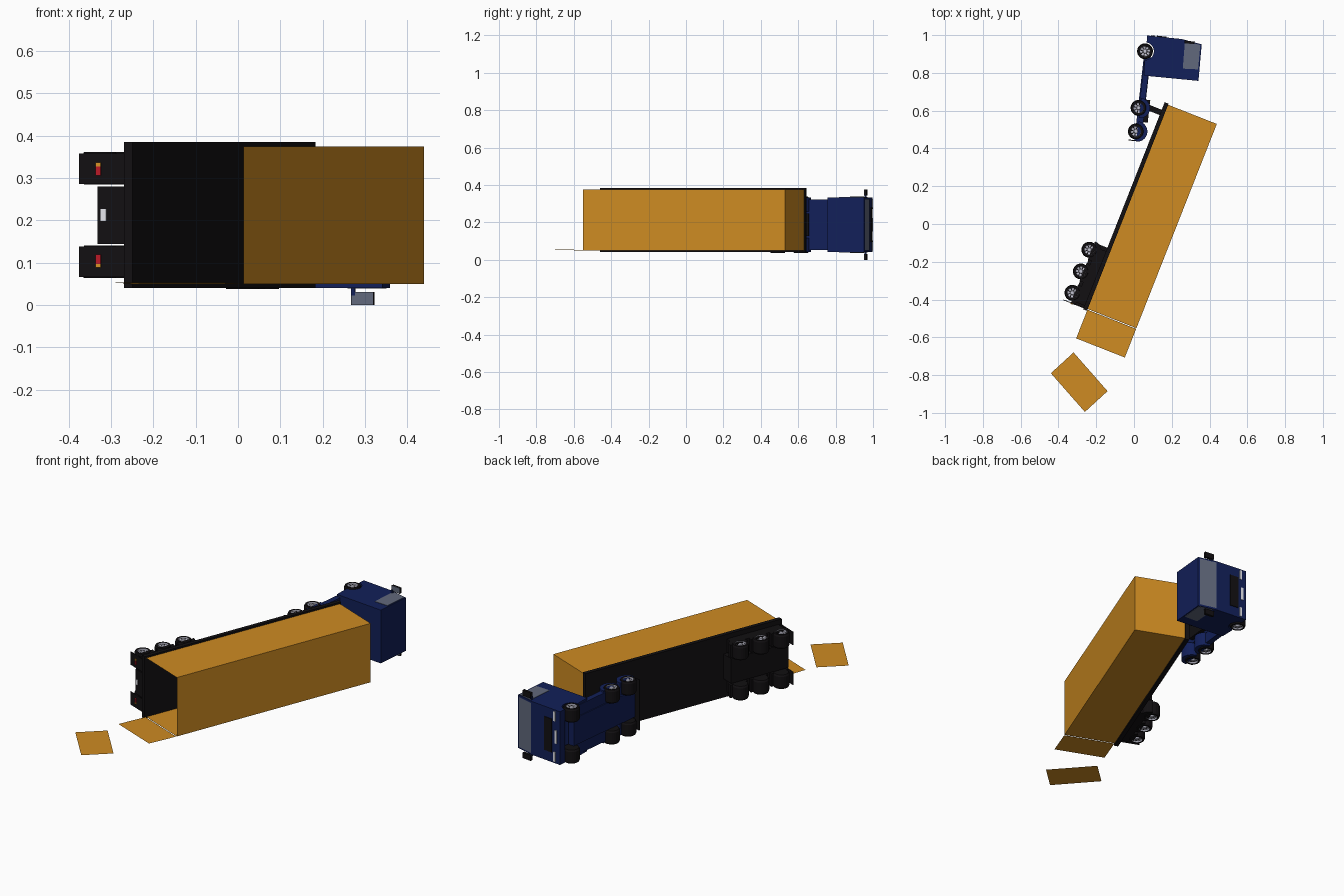
import bpy, bmesh
from math import cos, sin, pi, radians
from mathutils import Matrix, Vector

if "Cube" in bpy.data.objects:
    bpy.data.objects.remove(bpy.data.objects["Cube"])


def material(name, rgb):
    m = bpy.data.materials.new(name)
    m.diffuse_color = (*rgb, 1)
    m.use_nodes = True
    m.node_tree.nodes["Principled BSDF"].inputs["Base Color"].default_value = m.diffuse_color
    return m


BLACK = material("black", (0.006, 0.005, 0.006))
BLUE = material("blue", (0.006, 0.014, 0.10))
ORANGE = material("orange", (0.62, 0.26, 0.016))
GLASS = material("glass", (0.12, 0.14, 0.20))
WHITE = material("white", (0.8, 0.8, 0.85))
HUB = material("hub", (0.55, 0.55, 0.65))
RED = material("red", (0.5, 0.01, 0.02))
AMBER = material("amber", (0.7, 0.3, 0.02))


def frame(x, y, z, heading):
    """Vehicle on its side: local X forward, Y left (world up), Z roofward."""
    a = radians(heading)
    return Matrix(((cos(a), 0, sin(a), x), (sin(a), 0, -cos(a), y),
                   (0, 1, 0, z), (0, 0, 0, 1)))


TRAILER = frame(-0.245, -0.45, 0.2125, 68.5)
TRUCK = frame(0.07, 1.0, 0.1875, 83.5)


def finish(name, bm, mats, mtx):
    bmesh.ops.recalc_face_normals(bm, faces=bm.faces)
    me = bpy.data.meshes.new(name)
    bm.to_mesh(me)
    bm.free()
    for m in mats:
        me.materials.append(m)
    ob = bpy.data.objects.new(name, me)
    bpy.context.collection.objects.link(ob)
    ob.matrix_world = mtx
    return ob


def prism(name, profile, y0, y1, mat, mtx):
    """Side profile (x, z) extruded across the vehicle."""
    bm = bmesh.new()
    f = bm.faces.new([bm.verts.new((x, y0, z)) for x, z in profile])
    r = bmesh.ops.extrude_face_region(bm, geom=[f])
    vs = [v for v in r["geom"] if isinstance(v, bmesh.types.BMVert)]
    bmesh.ops.translate(bm, verts=vs, vec=(0, y1 - y0, 0))
    return finish(name, bm, [mat], mtx)


def box(name, x0, x1, y0, y1, z0, z1, mat, mtx):
    return prism(name, [(x0, z0), (x1, z0), (x1, z1), (x0, z1)], y0, y1, mat, mtx)


def sheet(name, pts, mat, mtx=Matrix()):
    bm = bmesh.new()
    bm.faces.new([bm.verts.new(p) for p in pts])
    return finish(name, bm, [mat], mtx)


def arc(cx, cz, r, a0, a1, n=14):
    return [(cx + r * cos(radians(a0 + (a1 - a0) * i / n)),
             cz + r * sin(radians(a0 + (a1 - a0) * i / n))) for i in range(n + 1)]


def wheel(name, x, z, side, y_out, width, r, mtx):
    """Lathed tyre and dished hub with dark holes."""
    rings = [(0.3 * r, 0), (0.88 * r, 0), (r, 0.12), (r, 0.88), (0.9 * r, 1),
             (0.66 * r, 1), (0.62 * r, 0.9), (0.3 * r, 0.86), (0.22 * r, 0.97)]
    n, bm = 24, bmesh.new()
    loops = [[bm.verts.new((x + q * cos(2 * pi * i / n),
                            side * (y_out - width * (1 - t)),
                            z + q * sin(2 * pi * i / n))) for i in range(n)]
             for q, t in rings]
    for k in range(len(loops) - 1):
        for i in range(n):
            j = (i + 1) % n
            f = bm.faces.new((loops[k][i], loops[k][j], loops[k + 1][j], loops[k + 1][i]))
            f.material_index = int(k >= 5)
            if k == 6 and i % 3 == 0:
                f.material_index = 0
    bm.faces.new(loops[0])
    bm.faces.new(loops[-1]).material_index = 1
    return finish(name, bm, [BLACK, HUB], mtx)


# Trailer bed and open cargo box
box("trailer_bed", -0.01, 1.168, -0.172, 0.172, -0.022, 0, BLACK, TRAILER)
L, W, H = 1.162, 0.1625, 0.277
sheet("cargo_roof", [(0, -W, H), (L, -W, H), (L, W, H), (0, W, H)], ORANGE, TRAILER)
sheet("cargo_front", [(L, -W, 0), (L, W, 0), (L, W, H), (L, -W, H)], ORANGE, TRAILER)
for s, side in ((1, "left"), (-1, "right")):
    sheet("cargo_wall_" + side, [(0, s * W, 0), (L, s * W, 0), (L, s * W, H), (0, s * W, H)],
          ORANGE, TRAILER)

# Rear doors: one hanging open, one thrown on the ground
sheet("hanging_door", [(-0.004, -W, 0), (-0.004, -W, H), (-0.167, -W + 0.004, H),
                       (-0.167, -W + 0.004, 0)], ORANGE, TRAILER)
sheet("loose_door", [(-0.32, -0.68, 0.043), (-0.44, -0.79, 0.043),
                     (-0.26, -0.995, 0.043), (-0.14, -0.885, 0.043)], ORANGE)

# Trailer running gear
box("trailer_subframe", -0.003, 0.34, -0.068, 0.068, -0.092, -0.022, BLACK, TRAILER)
box("trailer_plate", -0.006, -0.003, -0.014, 0.014, -0.083, -0.069, WHITE, TRAILER)
box("kingpin", 1.095, 1.125, -0.04, 0.04, -0.10, -0.022, BLACK, TRAILER)
for s, side in ((1, "left"), (-1, "right")):
    y0, y1 = sorted((s * 0.074, s * 0.146))
    for i, x in enumerate((0.05, 0.172, 0.295)):
        wheel(f"trailer_wheel_{side}_{i}", x, -0.107, s, 0.149, 0.077, 0.042, TRAILER)
        prism(f"trailer_mudguard_{side}_{i}", arc(x, -0.095, 0.052, 0, 180),
              y0, y1, BLACK, TRAILER)
    box("trailer_guard_bridge_" + side, 0.01, 0.32, y0, y1, -0.075, -0.02, BLACK, TRAILER)
    box("trailer_mud_flap_" + side, -0.004, 0, y0, y1, -0.138, -0.02, BLACK, TRAILER)
    for nm, a, b, m in (("tail", 0.093, 0.115, RED), ("turn", 0.115, 0.124, AMBER)):
        a, b = sorted((s * a, s * b))
        box(f"{nm}_lamp_{side}", -0.008, -0.004, a, b, -0.095, -0.083, m, TRAILER)

# Cab with front wheel arches cut into its profile
wx, wz = -0.086, -0.002
profile = ([(-0.215, 0.008), (-0.135, 0.0)] + arc(wx, wz, 0.047, 176, 4)
           + [(-0.002, 0), (0.0, 0.185), (-0.016, 0.292), (-0.21, 0.297)])
prism("cab", profile, -0.147, 0.147, BLUE, TRUCK)
sheet("windscreen", [(0.0015, -0.138, 0.19), (0.0015, 0.138, 0.19),
                     (-0.012, 0.138, 0.284), (-0.012, -0.138, 0.284)], GLASS, TRUCK)
box("grille", -0.002, 0.003, -0.092, 0.092, 0.052, 0.102, BLACK, TRUCK)
box("front_plate", -0.002, 0.003, -0.036, 0.036, 0.02, 0.034, WHITE, TRUCK)

# Truck chassis and coupling plate
box("chassis", -0.56, -0.1, -0.075, 0.075, -0.005, 0.032, BLUE, TRUCK)
box("chassis_deck", -0.36, -0.13, -0.135, 0.135, 0.0, 0.03, BLUE, TRUCK)
box("fifth_wheel", -0.46, -0.34, -0.06, 0.06, 0.03, 0.055, BLACK, TRUCK)
box("rear_bumper", -0.565, -0.56, -0.14, 0.14, -0.035, 0.02, BLACK, TRUCK)

for s, side in ((1, "left"), (-1, "right")):
    # Wheels and rear mudguards
    for i, x in enumerate((wx, -0.388, -0.513)):
        wheel(f"truck_wheel_{side}_{i}", x, wz, s, 0.15, 0.074, 0.042, TRUCK)
    y0, y1 = sorted((s * 0.07, s * 0.145))
    for i, x in enumerate((-0.388, -0.513)):
        prism(f"truck_mudguard_{side}_{i}", arc(x, 0.005, 0.054, 0, 180), y0, y1, BLUE, TRUCK)
    # Side window, headlamp, mirror and its arm
    y0, y1 = sorted((s * 0.146, s * 0.1485))
    prism("side_window_" + side, [(-0.155, 0.207), (-0.008, 0.202), (-0.02, 0.285),
                                  (-0.15, 0.288)], y0, y1, GLASS, TRUCK)
    y0, y1 = sorted((s * 0.085, s * 0.138))
    box("headlamp_" + side, -0.002, 0.003, y0, y1, 0.03, 0.042, WHITE, TRUCK)
    y0, y1 = sorted((s * 0.14, s * 0.165))
    box("mirror_arm_" + side, -0.022, -0.012, y0, y1, 0.2, 0.21, BLUE, TRUCK)
    y0, y1 = sorted((s * 0.157, s * 0.1875))
    box("mirror_" + side, -0.018, -0.006, y0, y1, 0.2, 0.254, BLACK, TRUCK)
    box("mirror_glass_" + side, -0.02, -0.018, y0, y1, 0.202, 0.252, GLASS, TRUCK)
